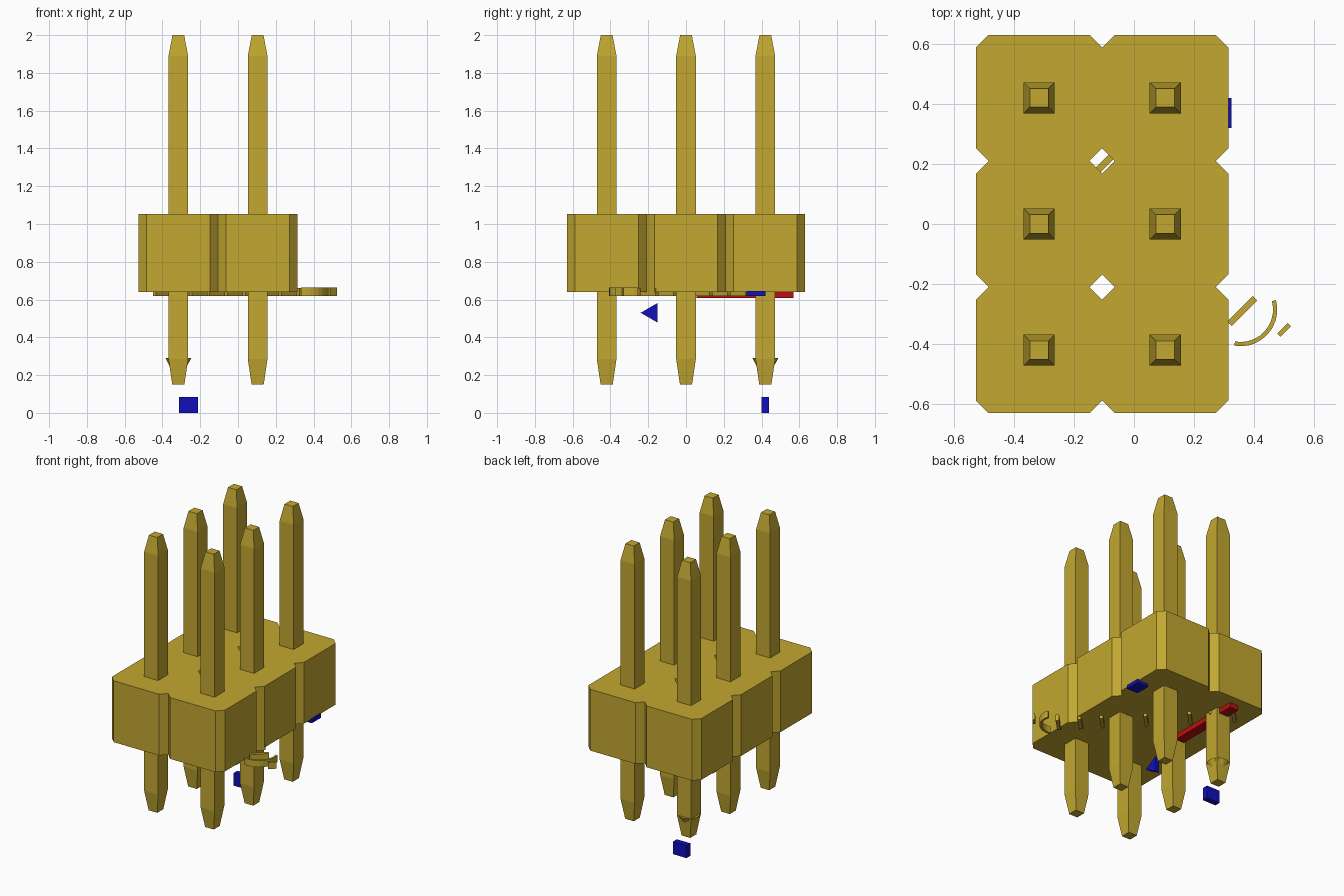
import bpy, bmesh, math
from mathutils import Matrix, Vector

if "Cube" in bpy.data.objects:
    bpy.data.objects.remove(bpy.data.objects["Cube"])


def material(name, rgb):
    m = bpy.data.materials.new(name)
    m.diffuse_color = (*rgb, 1)
    m.use_nodes = True
    m.node_tree.nodes["Principled BSDF"].inputs["Base Color"].default_value = m.diffuse_color
    return m


GOLD = material("gold", (0.54, 0.39, 0.03))
RED = material("red", (0.5, 0.005, 0.005))
BLUE = material("blue", (0.005, 0.005, 0.5))

PITCH = 0.42
PIN_X = (-0.316, 0.104)
PIN_Y = (-PITCH, 0.0, PITCH)


def finish(bm, name, mat):
    bmesh.ops.recalc_face_normals(bm, faces=bm.faces)
    me = bpy.data.meshes.new(name)
    bm.to_mesh(me)
    bm.free()
    me.materials.append(mat)
    ob = bpy.data.objects.new(name, me)
    bpy.context.collection.objects.link(ob)
    return ob


def box(name, mat, lo, hi, turn=0):
    lo, hi = Vector(lo), Vector(hi)
    bm = bmesh.new()
    bmesh.ops.create_cube(bm, size=1, matrix=Matrix.Translation((lo + hi) / 2)
                          @ Matrix.Rotation(turn, 4, 'Z')
                          @ Matrix.Diagonal((*(hi - lo), 1)))
    return finish(bm, name, mat)


# Housing: six chamfered cells joined into one block with diamond gaps
bm = bmesh.new()
h, c = PITCH / 2, 0.042
cell = [(h, c - h), (h, h - c), (h - c, h), (c - h, h),
        (-h, h - c), (-h, c - h), (c - h, -h), (h - c, -h)]
for px in PIN_X:
    for py in PIN_Y:
        bm.faces.new([bm.verts.new((px + x, py + y, 0.64)) for x, y in cell])
bmesh.ops.remove_doubles(bm, verts=bm.verts, dist=0.001)
bottom = bm.faces[:]
top = bmesh.ops.extrude_face_region(bm, geom=bottom, use_keep_orig=True)
bmesh.ops.translate(bm, vec=(0, 0, 0.412),
                    verts=[g for g in top["geom"] if isinstance(g, bmesh.types.BMVert)])
finish(bm, "housing", GOLD)

# Pins: square rods with tapered ends
for i, px in enumerate(PIN_X):
    for j, py in enumerate(PIN_Y):
        bm = bmesh.new()
        rings = []
        for z, r in ((0.15, 0.032), (0.285, 0.052), (1.89, 0.052), (2.0, 0.031)):
            rings.append([bm.verts.new((px + sx * r, py + sy * r, z))
                          for sx, sy in ((1, 1), (-1, 1), (-1, -1), (1, -1))])
        for a, b in zip(rings, rings[1:]):
            for k in range(4):
                bm.faces.new((a[k], a[(k + 1) % 4], b[(k + 1) % 4], b[k]))
        bm.faces.new(rings[0])
        bm.faces.new(rings[-1])
        finish(bm, f"pin_{i}_{j}", GOLD)

# Downward arrow tip around the back left pin
bm = bmesh.new()
bmesh.ops.create_cone(bm, cap_ends=True, segments=24, radius1=0, radius2=0.068,
                      depth=0.13, matrix=Matrix.Translation((PIN_X[0], PITCH, 0.225)))
finish(bm, "arrow_tip", GOLD)

# Red strip along the underside
box("red_strip", RED, (-0.35, 0.055, 0.607), (-0.285, 0.57, 0.64))

# Plain blue direction markers
box("side_marker", BLUE, (0.24, 0.32, 0.62), (0.325, 0.42, 0.645))
box("bottom_marker", BLUE, (-0.312, 0.40, 0.0), (-0.212, 0.44, 0.085))
bm = bmesh.new()
bmesh.ops.create_cone(bm, cap_ends=True, segments=3, radius1=0.06, radius2=0.06, depth=0.03)
bmesh.ops.transform(bm, verts=bm.verts, matrix=Matrix.Translation((-0.31, -0.18, 0.53))
                    @ Matrix.Rotation(math.pi / 2, 4, 'Y')
                    @ Matrix.Rotation(math.pi, 4, 'Z'))
finish(bm, "front_marker", BLUE)

# Row of plain raised dashes running diagonally below the housing
for k in range(9):
    t = k / 8
    x, y = -0.40 + 0.76 * t, 0.47 - 0.76 * t
    box(f"dash_{k}", GOLD, (x - 0.06, y - 0.011, 0.62),
        (x + 0.06, y + 0.011, 0.66), math.pi / 4)

# Curved rib beyond the housing edge
bm = bmesh.new()
steps = 10
loops = []
for k in range(steps + 1):
    a = math.radians(-100 + 115 * k / steps)
    loops.append([bm.verts.new((0.355 + r * math.cos(a), -0.285 + r * math.sin(a), z))
                  for r, z in ((0.108, 0.62), (0.122, 0.62), (0.122, 0.665), (0.108, 0.665))])
for a, b in zip(loops, loops[1:]):
    for k in range(4):
        bm.faces.new((a[k], a[(k + 1) % 4], b[(k + 1) % 4], b[k]))
bm.faces.new(loops[0])
bm.faces.new(loops[-1])
finish(bm, "curved_rib", GOLD)
box("end_dash", GOLD, (0.475, -0.36, 0.62), (0.525, -0.345, 0.665), math.pi / 4)
